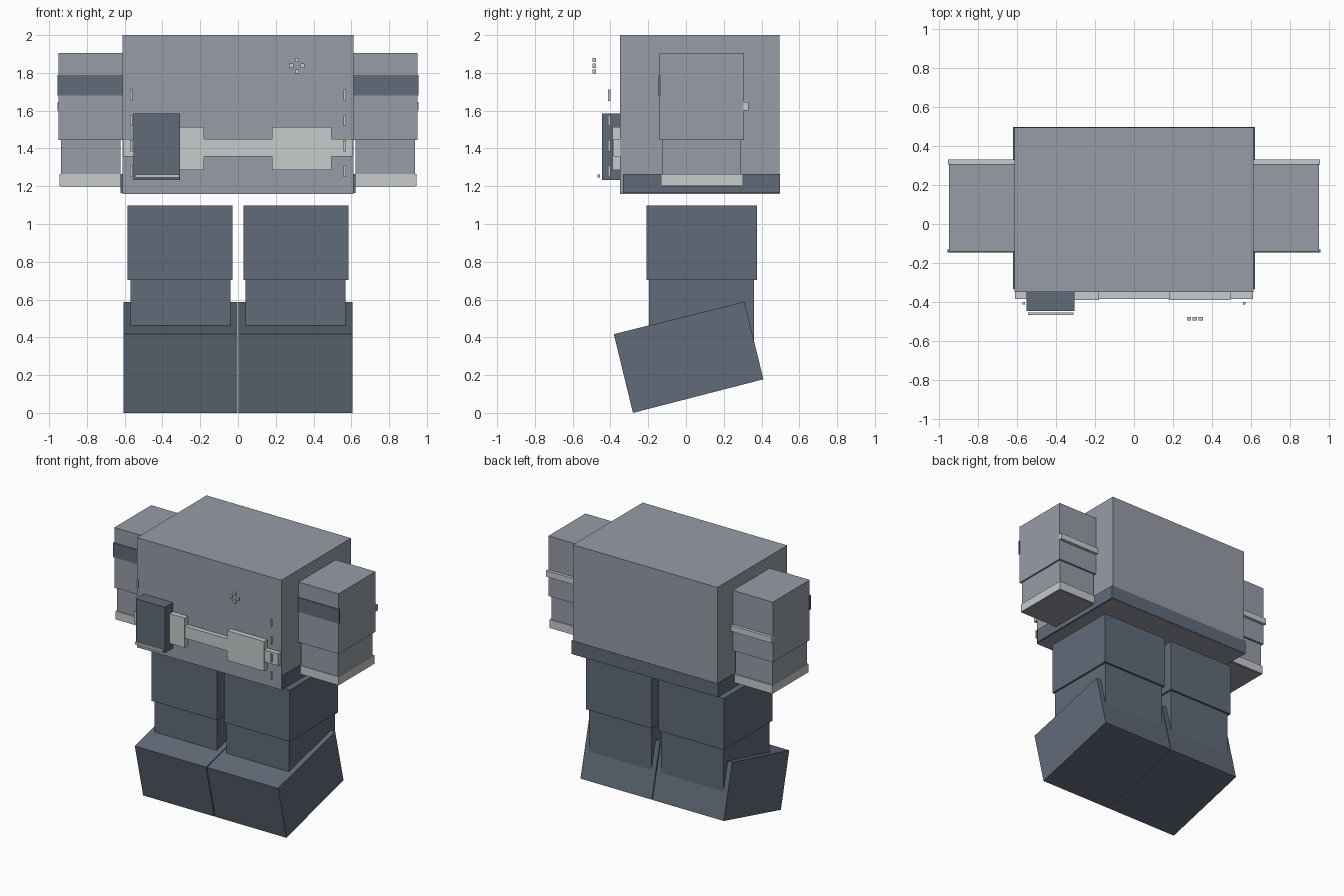
import bpy, bmesh

if "Cube" in bpy.data.objects:
    bpy.data.objects.remove(bpy.data.objects["Cube"])


def srgb(r, g, b):
    def lin(c):
        c /= 255
        return c / 12.92 if c <= 0.04045 else ((c + 0.055) / 1.055) ** 2.4
    return (lin(r), lin(g), lin(b), 1)


def material(name, rgb):
    m = bpy.data.materials.new(name)
    m.diffuse_color = srgb(*rgb)
    m.use_nodes = True
    m.node_tree.nodes["Principled BSDF"].inputs["Base Color"].default_value = m.diffuse_color
    return m


GREY = material("mid_grey", (151, 156, 166))
SLATE = material("dark_slate", (96, 107, 120))
LIGHT = material("light_grey", (199, 203, 203))


def prism(name, mat, profile, x0, x1):
    """Extrude a (y, z) profile along x."""
    bm = bmesh.new()
    face = bm.faces.new([bm.verts.new((x0, y, z)) for y, z in profile])
    ext = bmesh.ops.extrude_face_region(bm, geom=[face])
    verts = [v for v in ext["geom"] if isinstance(v, bmesh.types.BMVert)]
    bmesh.ops.translate(bm, verts=verts, vec=(x1 - x0, 0, 0))
    bmesh.ops.recalc_face_normals(bm, faces=bm.faces)
    me = bpy.data.meshes.new(name)
    bm.to_mesh(me)
    bm.free()
    me.materials.append(mat)
    ob = bpy.data.objects.new(name, me)
    bpy.context.collection.objects.link(ob)
    return ob


def box(name, mat, x, y, z):
    return prism(name, mat, [(y[0], z[0]), (y[1], z[0]), (y[1], z[1]), (y[0], z[1])], *x)


def pair(name, mat, x, y, z):
    """A box on each side of x = 0."""
    box("right_" + name, mat, x, y, z)
    box("left_" + name, mat, (-x[1], -x[0]), y, z)


# Torso and hem band (the band wraps the sides and back)
box("torso", GREY, (-0.612, 0.612), (-0.35, 0.494), (1.16, 2.0))
box("hem_band", SLATE, (-0.621, 0.621), (-0.333, 0.497), (1.163, 1.265))

# Arms with sleeve bands and cuffs
pair("upper_arm", GREY, (0.605, 0.95), (-0.14, 0.307), (1.445, 1.906))
pair("forearm", GREY, (0.622, 0.937), (-0.126, 0.292), (1.198, 1.445))
pair("cuff", LIGHT, (0.613, 0.945), (-0.132, 0.303), (1.201, 1.265))
pair("sleeve_front_band", SLATE, (0.605, 0.956), (-0.146, -0.132), (1.68, 1.79))
pair("sleeve_back_band", LIGHT, (0.605, 0.955), (0.305, 0.33), (1.602, 1.647))

# Legs and tilted feet
pair("thigh", SLATE, (0.029, 0.585), (-0.21, 0.377), (0.703, 1.098))
pair("shin", SLATE, (0.041, 0.57), (-0.196, 0.361), (0.25, 0.703))
FOOT = [(-0.382, 0.417), (0.309, 0.588), (0.41, 0.178), (-0.281, 0.0)]
prism("right_foot", SLATE, FOOT, 0.003, 0.607)
prism("left_foot", SLATE, FOOT, -0.607, -0.003)

# Belt strap with two plates
box("belt_strap", LIGHT, (-0.61, 0.61), (-0.385, -0.348), (1.357, 1.449))
pair("belt_plate", LIGHT, (0.18, 0.494), (-0.389, -0.348), (1.286, 1.514))

# Pouch with trim
box("pouch", SLATE, (-0.552, -0.306), (-0.446, -0.35), (1.234, 1.584))
box("pouch_trim", LIGHT, (-0.544, -0.311), (-0.468, -0.454), (1.245, 1.263))

# Row of small clips down each side of the chest
for i in range(4):
    z = 1.28 + i * 0.134
    pair(f"clip_{i + 1}", LIGHT, (0.559, 0.572), (-0.412, -0.400), (z - 0.03, z + 0.03))

# Small cross-shaped badge of four studs
for i, (dx, dz) in enumerate([(1, 0), (-1, 0), (0, 1), (0, -1)]):
    x, z, h = 0.312 + dx * 0.03, 1.838 + dz * 0.03, 0.011
    box(f"badge_stud_{i + 1}", LIGHT, (x - h, x + h), (-0.496, -0.477), (z - h, z + h))
